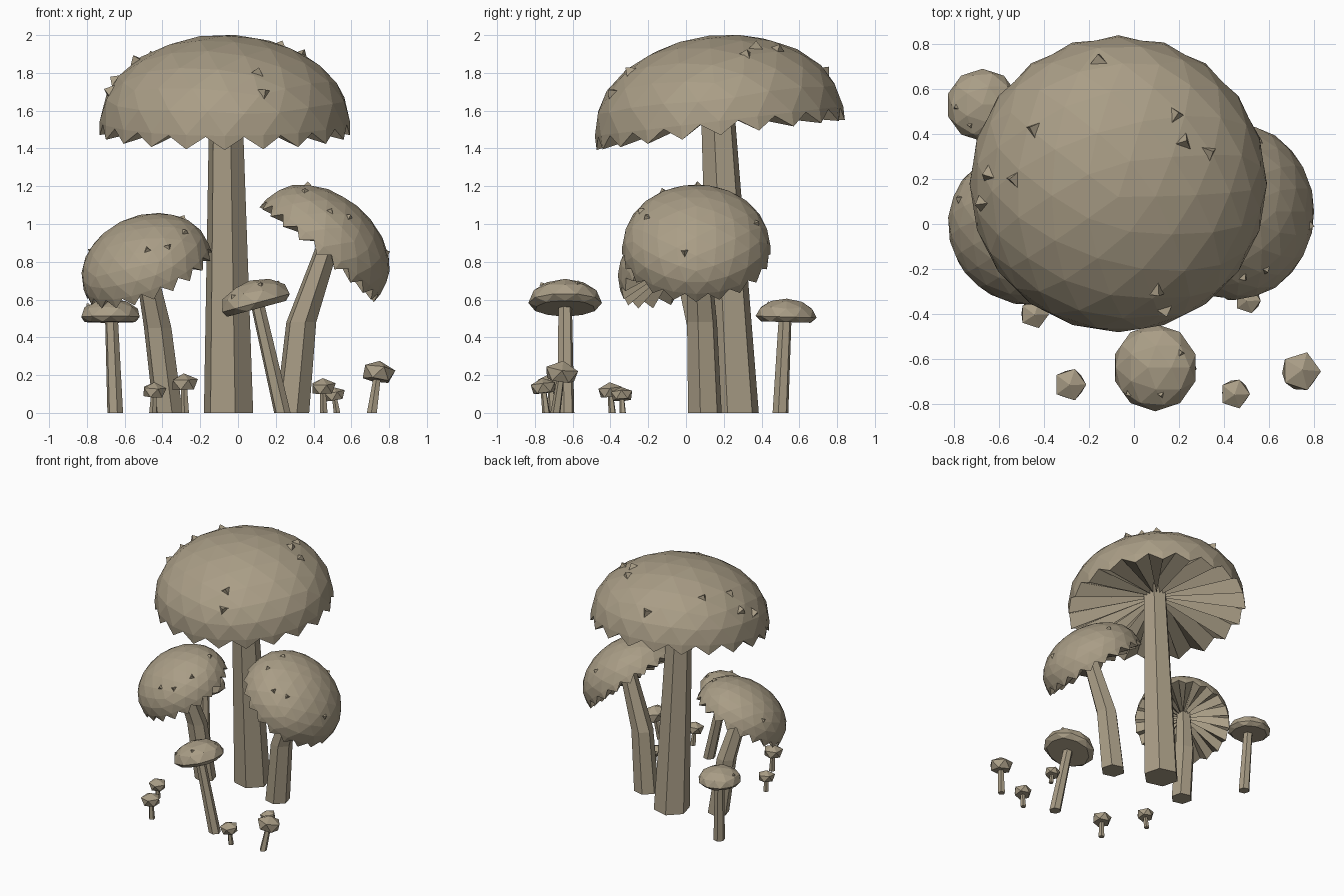
import bpy, bmesh, math
from mathutils import Vector, Matrix

default = bpy.data.objects.get("Cube")
if default:
    bpy.data.objects.remove(default, do_unlink=True)

# One earthy colour for everything
COLOUR = (0.40, 0.34, 0.24, 1.0)
tan = bpy.data.materials.new("mushroom_tan")
tan.use_nodes = True
tan.diffuse_color = COLOUR
tan.node_tree.nodes["Principled BSDF"].inputs["Base Color"].default_value = COLOUR


def finish(bm, name):
    bmesh.ops.recalc_face_normals(bm, faces=bm.faces)
    mesh = bpy.data.meshes.new(name)
    bm.to_mesh(mesh)
    bm.free()
    mesh.materials.append(tan)
    obj = bpy.data.objects.new(name, mesh)
    bpy.context.collection.objects.link(obj)


def placement(centre, up):
    """Matrix that puts a cap at centre with its axis along up."""
    turn = Vector((0, 0, 1)).rotation_difference(Vector(up).normalized())
    return Matrix.Translation(centre) @ turn.to_matrix().to_4x4()


def stem(name, path, radii, sides=6, phase=45):
    """Faceted tube through the path points, level rings."""
    bm = bmesh.new()
    rings = []
    for point, radius in zip(path, radii):
        ring = []
        for i in range(sides):
            a = math.radians(phase) + math.tau * i / sides
            ring.append(bm.verts.new(Vector(point) + radius * Vector((math.cos(a), math.sin(a), 0))))
        rings.append(ring)
    for low, high in zip(rings, rings[1:]):
        for i in range(sides):
            j = (i + 1) % sides
            bm.faces.new((low[i], low[j], high[j], high[i]))
    bm.faces.new(rings[0][::-1])
    bm.faces.new(rings[-1])
    finish(bm, name)


def gilled_cap(name, centre, up, radius, height, tooth):
    """Half-sphere dome with a toothed rim and pleated gills beneath."""
    bm = bmesh.new()
    bmesh.ops.create_icosphere(bm, subdivisions=3, radius=1)
    bmesh.ops.delete(bm, geom=[v for v in bm.verts if v.co.z < -0.01], context='VERTS')
    bmesh.ops.scale(bm, vec=(radius, radius, height), verts=bm.verts)
    rim = [e for e in bm.edges if e.is_boundary]
    bmesh.ops.subdivide_edges(bm, edges=rim, cuts=1)
    top = sorted({v for e in bm.edges if e.is_boundary for v in e.verts},
                 key=lambda v: math.atan2(v.co.y, v.co.x))
    # Tips fall on the dome's corners, notches between them
    first = 0 if top[0].co.xy.length > top[1].co.xy.length else 1
    edge, hub = [], []
    for i, v in enumerate(top):
        tip = i % 2 == first
        drop = tooth if tip else tooth * 0.1
        edge.append(bm.verts.new((v.co.x, v.co.y, -drop)))
        lift = 0.06 if tip else 0.24
        hub.append(bm.verts.new((v.co.x * 0.1, v.co.y * 0.1, radius * lift)))
    count = len(top)
    for i in range(count):
        j = (i + 1) % count
        bm.faces.new((top[i], edge[i], edge[j], top[j]))
        bm.faces.new((edge[i], hub[i], hub[j], edge[j]))
    bm.transform(placement(centre, up))
    finish(bm, name)


def plain_cap(name, centre, up, radius, height, detail, floor, taper):
    """Squashed ball, cut flat at floor, narrowed by taper underneath."""
    bm = bmesh.new()
    bmesh.ops.create_icosphere(bm, subdivisions=detail, radius=1)
    for v in bm.verts:
        wide = radius * (taper if v.co.z < -0.1 else 1)
        v.co = (v.co.x * wide, v.co.y * wide, max(v.co.z, floor) * height)
    bm.transform(placement(centre, up))
    finish(bm, name)


def warts(name, centre, up, radius, height, size, spots):
    """Small three-sided bumps sitting on a cap."""
    bm = bmesh.new()
    place = placement(centre, up)
    inverse = place.inverted()
    depth = size * 0.9
    for k, spot in enumerate(spots):
        p = inverse @ Vector(spot)
        unit = Vector((p.x / radius, p.y / radius, p.z / height)).normalized()
        seat = Vector((unit.x * radius, unit.y * radius, unit.z * height))
        normal = Vector((unit.x / radius, unit.y / radius, unit.z / height))
        spin = Matrix.Rotation(k * 1.3, 4, 'Z')
        raised = Matrix.Translation((0, 0, depth * 0.2))
        bmesh.ops.create_cone(bm, cap_ends=True, segments=3, radius1=size, radius2=0, depth=depth,
                              matrix=place @ placement(seat, normal) @ spin @ raised)
    finish(bm, name)


# Tall mushroom
shape = ((-0.07, 0.175, 1.545), (0, -0.12, 1), 0.662, 0.455)
gilled_cap("tall_cap", *shape, 0.075)
stem("tall_stem", [(-0.05, 0.255, 0), (-0.065, 0.165, 1.66)], [0.135, 0.09])
warts("tall_cap_warts", *shape, 0.047, [
    (-0.16, 0.75, 1.82), (-0.46, 0.43, 1.9), (0.2, 0.5, 1.94), (0.23, 0.37, 1.95),
    (0.34, 0.32, 1.9), (-0.65, 0.22, 1.76), (-0.54, 0.2, 1.87), (-0.68, 0.09, 1.7),
    (0.1, -0.29, 1.8), (0.13, -0.37, 1.69)])

# Left leaning mushroom
shape = ((0.452, 0.055, 0.88), (0.64, 0, 0.77), 0.393, 0.28)
gilled_cap("left_cap", *shape, 0.055)
stem("left_stem", [(0.288, 0.1, 0), (0.335, 0.085, 0.48), (0.49, 0.06, 0.93)],
     [0.092, 0.082, 0.06])
warts("left_cap_warts", *shape, 0.026, [
    (0.49, -0.24, 1.07), (0.59, -0.21, 1.04), (0.8, -0.01, 0.85),
    (0.55, 0.36, 1.0), (0.35, -0.13, 1.19), (0.37, 0.06, 1.2)])

# Right leaning mushroom
shape = ((-0.487, -0.02, 0.775), (-0.35, -0.36, 0.87), 0.353, 0.258)
gilled_cap("right_cap", *shape, 0.055)
stem("right_stem", [(-0.37, 0.11, 0), (-0.425, 0.08, 0.45), (-0.5, -0.02, 0.83)],
     [0.08, 0.075, 0.055])
warts("right_cap_warts", *shape, 0.026, [
    (-0.48, -0.3, 0.86), (-0.37, -0.3, 0.88), (-0.27, -0.2, 0.97),
    (-0.3, 0.05, 1.02), (-0.75, 0.1, 0.85)])

# Front medium mushroom
shape = ((0.095, -0.64, 0.582), (-0.26, 0, 0.96), 0.195, 0.123)
plain_cap("front_cap", *shape, 2, -0.25, 0.95)
stem("front_stem", [(0.235, -0.635, 0), (0.1, -0.64, 0.59)], [0.045, 0.037])
warts("front_cap_warts", *shape, 0.018, [
    (-0.03, -0.76, 0.62), (0.12, -0.76, 0.68), (0.2, -0.58, 0.68)])

# Back medium mushroom
shape = ((-0.675, 0.53, 0.508), (0, 0.03, 1), 0.162, 0.097)
plain_cap("back_cap", *shape, 2, -0.28, 0.95)
stem("back_stem", [(-0.65, 0.5, 0), (-0.67, 0.525, 0.51)], [0.043, 0.035])
warts("back_cap_warts", *shape, 0.015, [(-0.79, 0.52, 0.57), (-0.73, 0.44, 0.58)])

# Tiny mushrooms: foot, cap centre, cap radius
sprouts = [
    ((0.71, -0.69), (0.74, -0.66, 0.205), 0.1),
    ((0.455, -0.74), (0.45, -0.755, 0.13), 0.076),
    ((-0.28, -0.71), (-0.285, -0.715, 0.15), 0.082),
    ((-0.45, -0.39), (-0.445, -0.4, 0.11), 0.073),
    ((0.525, -0.335), (0.51, -0.34, 0.09), 0.066),
]
for n, (foot, centre, radius) in enumerate(sprouts, 1):
    lean = (centre[0] - foot[0], centre[1] - foot[1], centre[2])
    plain_cap(f"sprout_cap_{n}", centre, lean, radius, radius * 0.72, 1, -0.45, 0.85)
    stem(f"sprout_stem_{n}", [(*foot, 0), centre], [radius * 0.28, radius * 0.2], sides=5)
